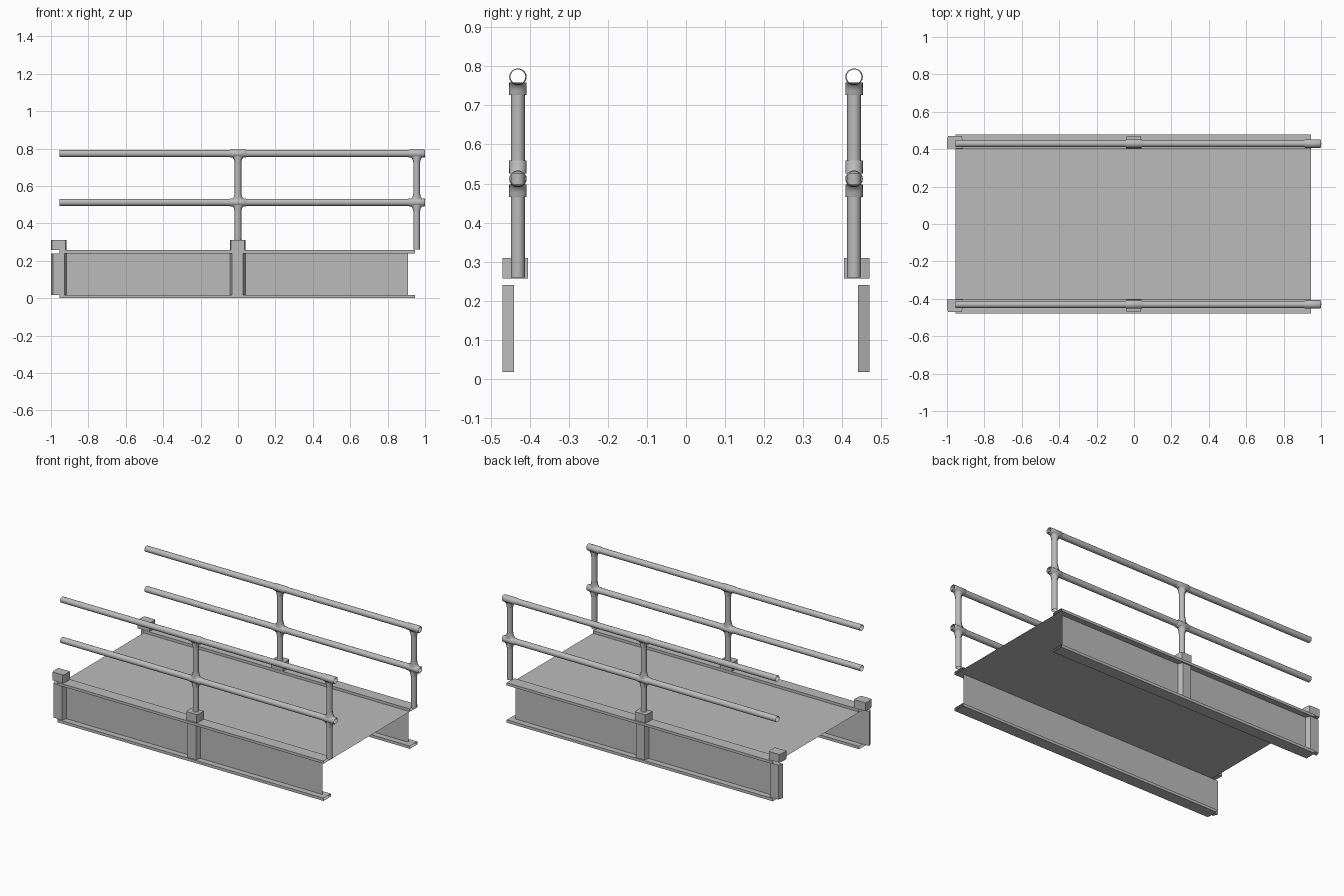
import bpy
import bmesh
from math import cos, sin, pi

cube = bpy.data.objects.get("Cube")
if cube:
    bpy.data.objects.remove(cube, do_unlink=True)

steel = bpy.data.materials.new("steel_grey")
steel.use_nodes = True
GREY = (0.5, 0.5, 0.5, 1)
steel.diffuse_color = GREY
steel.node_tree.nodes["Principled BSDF"].inputs["Base Color"].default_value = GREY


def make(name, bm, smooth=False):
    bmesh.ops.recalc_face_normals(bm, faces=bm.faces)
    mesh = bpy.data.meshes.new(name)
    bm.to_mesh(mesh)
    bm.free()
    mesh.materials.append(steel)
    obj = bpy.data.objects.new(name, mesh)
    bpy.context.collection.objects.link(obj)
    if smooth:
        for poly in mesh.polygons:
            poly.use_smooth = True
    return obj


def plate(name, corners):
    bm = bmesh.new()
    bm.faces.new([bm.verts.new(c) for c in corners])
    return make(name, bm)


def prism(name, outline, z0, z1):
    """Closed upright prism over a plan outline."""
    bm = bmesh.new()
    low = [bm.verts.new((x, y, z0)) for x, y in outline]
    high = [bm.verts.new((x, y, z1)) for x, y in outline]
    bm.faces.new(low)
    bm.faces.new(high)
    n = len(outline)
    for i in range(n):
        j = (i + 1) % n
        bm.faces.new((low[i], low[j], high[j], high[i]))
    return make(name, bm)


def loft(name, axis, centre, rings, sides=20):
    """Open tube along x or z; each ring is (position, radius a, radius b)."""
    bm = bmesh.new()
    loops = []
    for t, a, b in rings:
        loop = []
        for i in range(sides):
            p, q = a * cos(2 * pi * i / sides), b * sin(2 * pi * i / sides)
            if axis == "x":
                co = (t, centre[0] + q, centre[1] + p)
            else:
                co = (centre[0] + p, centre[1] + q, t)
            loop.append(bm.verts.new(co))
        loops.append(loop)
    for lo, hi in zip(loops, loops[1:]):
        for i in range(sides):
            j = (i + 1) % sides
            bm.faces.new((lo[i], lo[j], hi[j], hi[i]))
    return make(name, bm, True)


def flange(name, side, z0, z1):
    """Flat hollow strip, open at both ends."""
    bm = bmesh.new()
    ends = [[bm.verts.new((x, side * y, z)) for y, z in
             ((IN_Y, z0), (OUT_Y, z0), (OUT_Y, z1), (IN_Y, z1))] for x in (X0, X1)]
    for i in range(4):
        j = (i + 1) % 4
        bm.faces.new((ends[0][i], ends[0][j], ends[1][j], ends[1][i]))
    return make(name, bm)


X0, X1 = -0.955, 0.945
IN_Y, WEB_Y, OUT_Y = 0.402, 0.44, 0.478
LOW, DECK, TOP = 0.018, 0.24, 0.257
RAIL_Y, HIGH_RAIL, MID_RAIL = 0.43, 0.773, 0.512
RAIL_R, POST_R, FIT_R = 0.019, 0.0175, 0.0225

# Deck
plate("deck", [(X0, -IN_Y, DECK), (X1, -IN_Y, DECK), (X1, IN_Y, DECK), (X0, IN_Y, DECK)])


def fillet(name, x, y, rail_z, direction):
    """Flared collar that blends a post into a rail."""
    r = 0.028
    rings = []
    for i in range(7):
        a = pi / 2 * i / 6
        z = rail_z + direction * (0.014 + r * (1 - sin(a)))
        rings.append((z, POST_R + 0.002 + r * (1 - cos(a)), FIT_R))
    rings.reverse()
    rings.append((rail_z + direction * 0.047, POST_R, FIT_R))
    # rings run from the wide end at the rail to the slim end on the post
    rings.sort(key=lambda ring: ring[0])
    loft(name, "z", (x, y), [(z, a, b) for z, a, b in rings])


for label, s in (("back", 1), ("front", -1)):
    # Edge beam
    w = s * WEB_Y
    plate(label + "_beam_web", [(-1, w, LOW), (0.91, w, LOW), (0.91, w, DECK), (-1, w, DECK)])
    flange(label + "_top_flange", s, DECK, TOP)
    flange(label + "_bottom_flange", s, 0, LOW)

    # Stiffeners and sockets
    for where, x in (("end", -0.958), ("middle", -0.002)):
        outer = s * 0.47
        prism(f"{label}_{where}_stiffener",
              [(x - 0.042, w), (x + 0.042, w), (x + 0.03, outer), (x - 0.03, outer)], LOW, DECK)
        prism(f"{label}_{where}_socket",
              [(x - 0.042, s * 0.404), (x + 0.042, s * 0.404), (x + 0.042, s * 0.45),
               (x + 0.036, outer), (x - 0.036, outer), (x - 0.042, s * 0.45)], TOP, 0.31)

    # Handrails
    y = s * RAIL_Y
    for where, z in (("upper", HIGH_RAIL), ("lower", MID_RAIL)):
        loft(f"{label}_{where}_rail", "x", (y, z),
             [(X0, RAIL_R, RAIL_R), (1.0, RAIL_R, RAIL_R)])

    # Posts and pipe fittings
    for where, x in (("middle", 0), ("end", 0.955)):
        loft(f"{label}_{where}_post", "z", (x, y),
             [(0.26, POST_R, POST_R), (HIGH_RAIL - 0.018, POST_R, POST_R)])
        for level, z in (("upper", HIGH_RAIL), ("lower", MID_RAIL)):
            loft(f"{label}_{where}_{level}_sleeve", "x", (y, z),
                 [(x - 0.045, RAIL_R, RAIL_R), (x - 0.04, 0.0215, FIT_R),
                  (x + 0.04, 0.0215, FIT_R), (x + 0.045, RAIL_R, RAIL_R)])
            fillet(f"{label}_{where}_{level}_fillet_below", x, y, z, -1)
        fillet(f"{label}_{where}_lower_fillet_above", x, y, MID_RAIL, 1)
